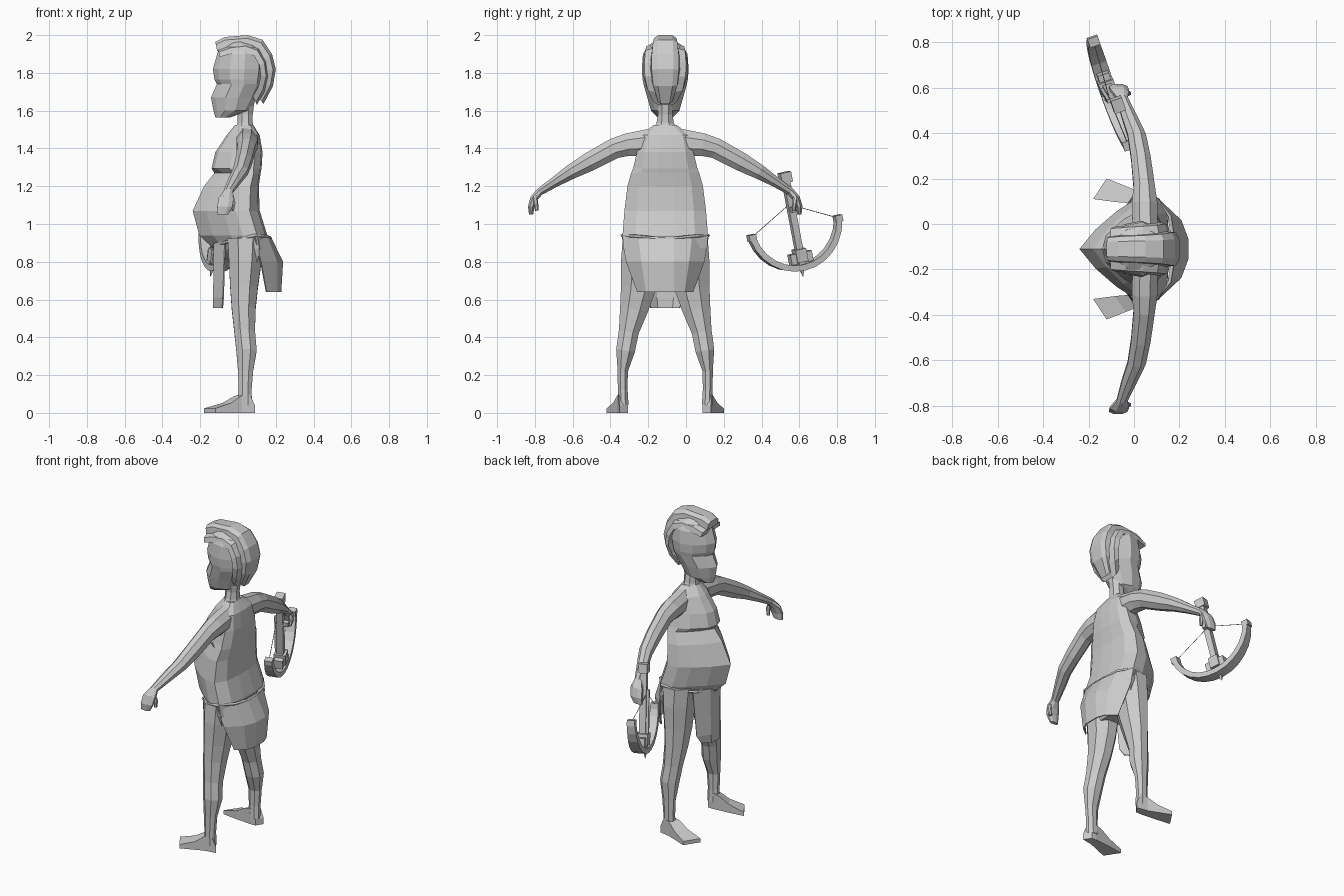
import bpy, bmesh, math
from mathutils import Vector

if "Cube" in bpy.data.objects:
    bpy.data.objects.remove(bpy.data.objects["Cube"])

Y0 = -0.11  # symmetry plane of the figure
clay = bpy.data.materials.new("light_grey")
clay.diffuse_color = (0.6, 0.6, 0.6, 1)
clay.use_nodes = True
clay.node_tree.nodes["Principled BSDF"].inputs["Base Color"].default_value = clay.diffuse_color


def finish(name, bm):
    bmesh.ops.recalc_face_normals(bm, faces=bm.faces[:])
    me = bpy.data.meshes.new(name)
    bm.to_mesh(me)
    bm.free()
    me.materials.append(clay)
    ob = bpy.data.objects.new(name, me)
    bpy.context.collection.objects.link(ob)
    return ob


def loft(name, rings, closed=True):
    """Skin a list of point rings; closed rings get end caps."""
    bm = bmesh.new()
    rows = [[bm.verts.new(p) for p in r] for r in rings]
    n = len(rows[0])
    for a, b in zip(rows, rows[1:]):
        for i in range(n if closed else n - 1):
            j = (i + 1) % n
            bm.faces.new((a[i], a[j], b[j], b[i]))
    if closed:
        bm.faces.new(rows[0])
        bm.faces.new(rows[-1])
    return finish(name, bm)


def tube(name, rows, axis, up=None, n=8, side=None):
    """Rows are (x, y, z, radius along axis, radius across)."""
    axis = Vector(axis).normalized()
    cs = [Vector(r[:3]) for r in rows]
    k = 1 / math.cos(math.pi / n)
    rings = []
    for i, r in enumerate(rows):
        t = cs[min(i + 1, len(cs) - 1)] - cs[max(i - 1, 0)]
        b = Vector(up) if up else t.cross(axis).normalized()
        ring = []
        for j in range(n):
            a = 2 * math.pi * (j + 0.5) / n
            p = cs[i] + axis * r[3] * k * math.cos(a) + b * r[4] * k * math.sin(a)
            if side:
                p.y = Y0 + side * p.y
            ring.append(p)
        rings.append(ring)
    return loft(name, rings)


def sym_ring(half):
    """Mirror points (x, y, z) over the symmetry plane into one ring."""
    pts = [(x, Y0 + y, z) for x, y, z in half]
    return pts + [(x, Y0 - y, z) for x, y, z in reversed(half) if y > 0]


def body_ring(z, xf, xb, w, fr):
    d = xb - xf
    return sym_ring([(xf + f * d, g * w, z) for f, g in fr])


# torso: pointed belly, flatter chest
BELLY = ((0, 0), (.2, .4), (.46, .77), (.64, .96), (.85, 1), (.97, .7), (1, .23))
CHEST = ((0, 0), (.06, .35), (.36, .78), (.58, .96), (.84, 1), (.97, .72), (1, .25))
belly = [(.72, -.03, .1, .15), (.80, -.05, .13, .2), (.87, -.13, .155, .222), (.94, -.205, .155, .226),
         (1.07, -.24, .115, .216), (1.2, -.18, .11, .2), (1.27, -.125, .12, .18)]
chest = [(1.295, -.14, .125, .17), (1.38, -.12, .13, .15), (1.47, -.06, .115, .13), (1.525, -.015, .08, .06)]
loft("torso", [body_ring(*r, BELLY) for r in belly] + [body_ring(*r, CHEST) for r in chest])

# neck and head
tube("neck", [(.035, Y0, 1.48, .056, .075), (.038, Y0, 1.535, .04, .046),
              (.038, Y0, 1.58, .04, .038), (.04, Y0, 1.68, .052, .046)], (1, 0, 0))
FACE = ((0, 0), (.1, .42), (.32, .88), (.6, 1), (.88, .75), (1, .3))
head = [(1.565, -.12, -.04, .04), (1.6, -.13, .06, .075), (1.67, -.143, .1, .095), (1.74, -.112, .13, .115),
        (1.765, -.125, .135, .12), (1.82, -.133, .145, .124), (1.9, -.11, .135, .118), (1.94, -.1, .11, .095),
        (1.965, -.06, .06, .06)]
loft("head", [body_ring(*r, FACE) for r in head])


# hair: two stacked bands running from forehead to nape
def hair(name, path):
    rings = []
    for x, z, w in path:
        ring = []
        for f, g in ((0, .6), (.08, 1), (.28, 1.08)):
            px = x + (.02 - x) * f * (.25 if x < 0 else 1)
            ring.append((px, w * g, z + (1.79 - z) * f))
        rings.append([(a, Y0 + b, c) for a, b, c in ring] + [(a, Y0 - b, c) for a, b, c in reversed(ring)])
    loft(name, rings)


hair("hair_crest", [(-.12, 1.965, .05), (-.07, 1.99, .055), (.05, 2.0, .06), (.13, 1.975, .065),
                    (.18, 1.9, .072), (.2, 1.82, .072), (.185, 1.73, .064), (.135, 1.635, .038)])
hair("hair_band", [(-.105, 1.92, .09), (-.04, 1.945, .095), (.04, 1.955, .1), (.11, 1.93, .105),
                   (.15, 1.86, .11), (.16, 1.78, .108), (.14, 1.7, .092), (.1, 1.63, .06)])

# limbs, mirrored
arm = [(.05, .05, 1.435, .056, .075), (.047, .2, 1.42, .056, .06), (.045, .27, 1.4, .047, .054),
       (.03, .4, 1.33, .043, .05), (.012, .5, 1.275, .04, .039), (-.02, .58, 1.225, .034, .028),
       (-.052, .665, 1.17, .024, .02), (-.062, .695, 1.135, .04, .02), (-.07, .71, 1.09, .04, .017),
       (-.08, .71, 1.05, .028, .011)]
thumb = [(-.035, .69, 1.15, .012, .012), (-.025, .685, 1.11, .011, .011), (-.03, .68, 1.07, .008, .008)]
leg = [(.04, .12, .92, .095, .105), (.038, .128, .8, .086, .106), (.032, .143, .66, .073, .092),
       (.03, .165, .55, .063, .075), (.035, .193, .43, .055, .053), (.045, .21, .33, .054, .05),
       (.04, .225, .22, .04, .027), (.038, .225, .12, .034, .026), (.038, .222, .04, .036, .028)]
foot = [(.075, .22, .02, .026, .02), (.045, .222, .05, .03, .05), (0, .228, .045, .032, .045),
        (-.06, .242, .026, .042, .026), (-.15, .265, .012, .054, .012)]
for label, s in (("left", 1), ("right", -1)):
    tube(label + "_arm", arm, (1, 0, 0), side=s)
    tube(label + "_thumb", thumb, (1, 0, 0), n=6, side=s)
    tube(label + "_leg", leg, (1, 0, 0), side=s)
    tube(label + "_foot", foot, (.55, .83, 0), up=(0, 0, 1), n=4, side=s)


# loincloth panels
def panel(name, rows):
    rings = []
    for z, half in rows:
        rings.append([(x, Y0 - y, z) for x, y in half] + [(x, Y0 + y, z) for x, y in reversed(half)])
    ob = loft(name, rings, closed=False)
    mod = ob.modifiers.new("thickness", 'SOLIDIFY')
    mod.thickness = .008
    mod.offset = 0


panel("back_cloth", [(.935, ((.085, .228), (.152, .14), (.168, .045))),
                     (.8, ((.12, .205), (.205, .125), (.235, .045))),
                     (.64, ((.15, .145), (.205, .1), (.225, .045)))])
panel("front_cloth", [(.91, ((-.068, .14), (-.125, .045))), (.61, ((-.078, .115), (-.128, .045))),
                      (.555, ((-.082, .075), (-.13, .04)))])


def wire(name, pts, radius, cyclic=False):
    cu = bpy.data.curves.new(name, 'CURVE')
    cu.dimensions = '3D'
    cu.bevel_depth = radius
    cu.bevel_resolution = 0
    sp = cu.splines.new('POLY')
    sp.points.add(len(pts) - 1)
    for q, p in zip(sp.points, pts):
        q.co = (*p, 1)
    sp.use_cyclic_u = cyclic
    cu.materials.append(clay)
    bpy.context.collection.objects.link(bpy.data.objects.new(name, cu))


# rope belt
wire("belt", sym_ring([(-.135, 0, .88), (-.08, .13, .9), (0, .205, .92), (.09, .23, .94),
                       (.157, .145, .935), (.173, .045, .925)]), .008, True)

# crossbow, built in its own frame: U across, S toward the tip, N sideways
O = Vector((-.122, .61, .8))
U = Vector((-.31, .925, .211)).normalized()
S = Vector((-.12, .213, -.967))
S = (S - U * S.dot(U)).normalized()
N = U.cross(S)
if N.x > 0:
    N = -N


def P(u, s, n=0):
    return O + U * u + S * s + N * n


def block(name, s0, s1, hu, hn, n=0, taper=1, u=0):
    tube(name, [(*P(u, s0, n), hn, hu), (*P(u, s1, n), hn * taper, hu * taper)], N, n=4)


block("crossbow_stock", -.46, .02, .018, .02)
block("crossbow_butt", -.485, -.43, .03, .026)
block("crossbow_rail", -.33, .0, .009, .008, .026)
block("crossbow_trigger", -.3, -.27, .012, .02, -.03)
block("crossbow_mount", -.07, .0, .03, .035)
for s in (-1, 1):
    block("crossbow_clamp", -.05, .005, .016, .026, 0, 1, s * .045)
block("bolt_tip", .01, .08, .018, .012, .015, .1)
bow = []
for i in range(-6, 7):
    a = math.radians(80) * i / 6
    bow.append((*P(.25 * math.sin(a), .03 - .25 * (1 - math.cos(a))), .02 + .016 * math.cos(a), .016))
tube("crossbow_bow", bow, N, n=4)
for s in (-1, 1):
    block("bow_tip", -.2, -.165, .02, .024, 0, 1, s * .246)
wire("bowstring", [P(-.246, -.185), P(0, -.31, .02), P(.246, -.185)], .002)
